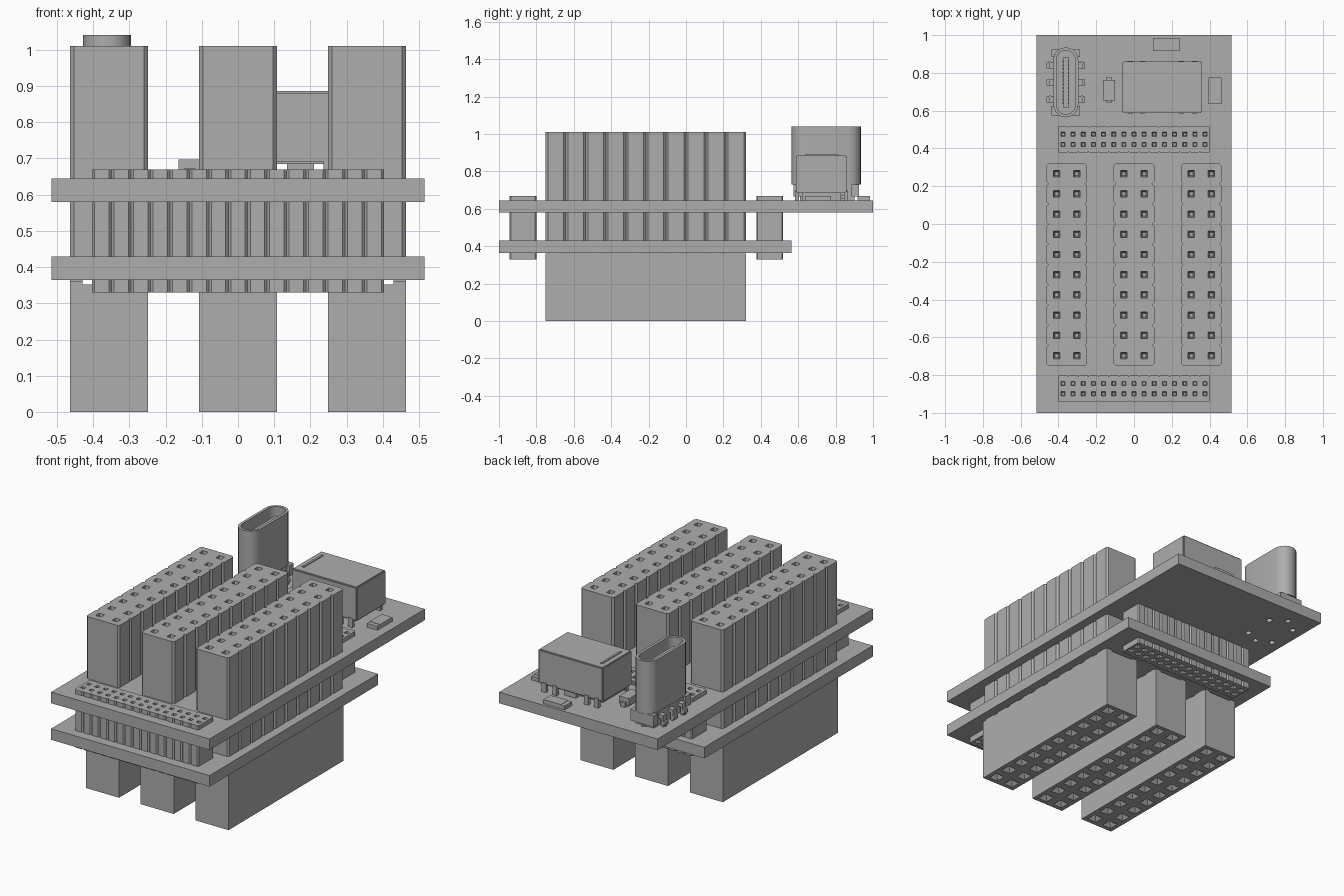
import bpy, bmesh, math
from mathutils import Vector

if "Cube" in bpy.data.objects:
    bpy.data.objects.remove(bpy.data.objects["Cube"], do_unlink=True)

grey = bpy.data.materials.new("neutral grey")
grey.use_nodes = True
grey.diffuse_color = (0.42, 0.42, 0.42, 1)
grey.node_tree.nodes["Principled BSDF"].inputs["Base Color"].default_value = (0.42, 0.42, 0.42, 1)


def finish(name, bm, smooth=False):
    bmesh.ops.recalc_face_normals(bm, faces=bm.faces)
    mesh = bpy.data.meshes.new(name)
    bm.to_mesh(mesh)
    bm.free()
    mesh.materials.append(grey)
    ob = bpy.data.objects.new(name, mesh)
    bpy.context.collection.objects.link(ob)
    if smooth:
        bpy.ops.object.select_all(action='DESELECT')
        ob.select_set(True)
        bpy.context.view_layer.objects.active = ob
        bpy.ops.object.shade_smooth_by_angle(angle=math.radians(30))
    return ob


def loft(bm, low, high, z0, z1):
    """Closed solid between two outlines with equal point counts."""
    a = [bm.verts.new((x, y, z0)) for x, y in low]
    b = [bm.verts.new((x, y, z1)) for x, y in high]
    bm.faces.new(a[::-1])
    bm.faces.new(b)
    for i in range(len(a)):
        j = (i + 1) % len(a)
        bm.faces.new((a[i], a[j], b[j], b[i]))


def rect(x, y, w, d):
    return [(x + sx * w / 2, y + sy * d / 2) for sx, sy in ((-1, -1), (1, -1), (1, 1), (-1, 1))]


def add_box(bm, x0, x1, y0, y1, z0, z1):
    r = rect((x0 + x1) / 2, (y0 + y1) / 2, x1 - x0, y1 - y0)
    loft(bm, r, r, z0, z1)


def boxes(name, *items, bevel=0):
    bm = bmesh.new()
    for item in items:
        add_box(bm, *item)
    if bevel:
        bmesh.ops.bevel(bm, geom=bm.edges[:], offset=bevel, segments=2, affect='EDGES')
    return finish(name, bm, bevel > 0)


def carve(ob, cutter_bm):
    """Subtract a cutter and bake the result."""
    cutter = finish("cutter", cutter_bm)
    cutter.hide_render = True
    mod = ob.modifiers.new("cut", 'BOOLEAN')
    mod.operation, mod.solver, mod.object = 'DIFFERENCE', 'EXACT', cutter
    graph = bpy.context.evaluated_depsgraph_get()
    mesh = bpy.data.meshes.new_from_object(ob.evaluated_get(graph))
    ob.modifiers.clear()
    ob.data = mesh
    bpy.data.objects.remove(cutter, do_unlink=True)


def notched(length, width, count, notch):
    """Strip outline along y with a V notch at every pitch on both sides."""
    p = length / count
    side = []
    for i in range(count):
        y = -length / 2 + i * p
        side += [(width / 2 - notch, y), (width / 2, y + notch), (width / 2, y + p - notch)]
    side.append((width / 2 - notch, length / 2))
    return side + [(-x, -y) for x, y in side]


def pits(bm, count, pitch, z, depth, mouth, tip):
    """Two rows of tapered square sockets; negative depth cuts upward."""
    over = math.copysign(0.01, depth)
    for i in range(count):
        for sx in (-0.5, 0.5):
            x, y = sx * pitch, (i - (count - 1) / 2) * pitch
            slope = (mouth - tip) * 0.01 / abs(depth)
            loft(bm, rect(x, y, tip, tip), rect(x, y, mouth + slope, mouth + slope), z - depth, z + over)


def place(ob, x, y, turn=0):
    ob.location = Vector((x, y, 0))
    ob.rotation_euler.z = turn


def stadium(x, y, w, d, steps=10):
    r, pts = w / 2, []
    for start, cy in ((0, y + d / 2 - r), (math.pi, y - d / 2 + r)):
        for i in range(steps + 1):
            a = start + math.pi * i / steps
            pts.append((x + r * math.cos(a), cy + r * math.sin(a)))
    return pts


# Circuit boards
upper = boxes("upper_board", (-0.515, 0.515, -1, 1, 0.58, 0.645))
boxes("lower_board", (-0.515, 0.515, -1, 0.565, 0.365, 0.43))
holes = bmesh.new()
for x in (-0.445, -0.275):
    for y in (0.66, 0.84):
        loft(holes, stadium(x, y, 0.03, 0.036, 6), stadium(x, y, 0.03, 0.036, 6), 0.5, 0.7)
for y in (0.62, 0.9):
    loft(holes, stadium(-0.36, y, 0.03, 0.031, 6), stadium(-0.36, y, 0.03, 0.031, 6), 0.5, 0.7)
carve(upper, holes)

# Tall double-row sockets above, plain ones below
PITCH = 0.107
for label, x in (("left", 0.356), ("middle", 0), ("right", -0.356)):
    bm = bmesh.new()
    outline = notched(1.07, 0.215, 10, 0.011)
    loft(bm, outline, outline, 0.43, 1.01)
    ob = finish(label + "_upper_socket", bm)
    cut = bmesh.new()
    pits(cut, 10, PITCH, 1.01, 0.06, 0.034, 0.018)
    carve(ob, cut)
    place(ob, x, -0.215)

    ob = boxes(label + "_lower_socket", (-0.1075, 0.1075, -0.535, 0.535, 0, 0.352))
    cut = bmesh.new()
    pits(cut, 10, PITCH, 0, -0.03, 0.058, 0.012)
    carve(ob, cut)
    place(ob, x, -0.215)
    ribs = []
    for side in (-0.09, 0.09):
        ribs.append((side - 0.0175, side + 0.0175, -0.535, 0.535, 0.352, 0.36))
        for i in range(10):
            y = (i - 4.5) * PITCH
            ribs.append((side - 0.0175, side + 0.0175, y - 0.035, y + 0.035, 0.36, 0.365))
    place(boxes(label + "_socket_ribs", *ribs), x, -0.215)

# Fine-pitch connectors joining the boards
for label, y in (("front", -0.872), ("back", 0.448)):
    bm = bmesh.new()
    outline = notched(0.805, 0.143, 15, 0.007)
    loft(bm, outline, outline, 0.33, 0.67)
    ob = finish(label + "_board_connector", bm)
    cut = bmesh.new()
    pits(cut, 15, 0.0537, 0.67, 0.035, 0.022, 0.012)
    pits(cut, 15, 0.0537, 0.33, -0.02, 0.03, 0.01)
    carve(ob, cut)
    place(ob, 0, y, math.pi / 2)

# Upright port: hollow shell, tongue, base and solder feet
PX, PY = -0.361, 0.75
bm = bmesh.new()
loft(bm, stadium(PX, PY, 0.132, 0.37), stadium(PX, PY, 0.132, 0.37), 0.73, 1.04)
shell = finish("port_shell", bm)
cut = bmesh.new()
loft(cut, stadium(PX, PY, 0.1, 0.338), stadium(PX, PY, 0.1, 0.338), 0.78, 1.1)
carve(shell, cut)
bpy.ops.object.select_all(action='DESELECT')
shell.select_set(True)
bpy.context.view_layer.objects.active = shell
bpy.ops.object.shade_smooth_by_angle(angle=math.radians(30))
boxes("port_tongue", (PX - 0.013, PX + 0.013, PY - 0.135, PY + 0.135, 0.77, 1.0))
contacts = []
for i in range(12):
    y = PY + (i - 5.5) * 0.02
    contacts.append((PX - 0.017, PX + 0.017, y - 0.005, y + 0.005, 0.8, 0.98))
boxes("port_contacts", *contacts)
boxes("port_base", (PX - 0.06, PX + 0.06, 0.61, 0.9, 0.645, 0.74),
      (PX - 0.075, PX + 0.075, 0.575, 0.625, 0.665, 0.73),
      (PX - 0.075, PX + 0.075, 0.885, 0.925, 0.665, 0.73))
feet = []
for s in (-1, 1):
    for y in (0.66, 0.75, 0.84):
        for a, b, z0, z1 in ((0.05, 0.09, 0.69, 0.71), (0.075, 0.09, 0.62, 0.71), (0.09, 0.102, 0.655, 0.675)):
            xs = sorted((PX + s * a, PX + s * b))
            feet.append((*xs, y - 0.016, y + 0.016, z0, z1))
boxes("port_feet", *feet)

# Large boxed component with raised mark and bent leads
boxes("module_body", (-0.062, 0.36, 0.588, 0.86, 0.685, 0.886), bevel=0.006)
boxes("module_mark", (-0.028, -0.016, 0.635, 0.815, 0.88, 0.891))
boxes("module_base", (0.135, 0.21, 0.62, 0.83, 0.645, 0.69), (-0.04, 0.1, 0.62, 0.83, 0.665, 0.69))
leads = []
for x in (-0.02, 0.045, 0.25, 0.32):
    for y in (0.594, 0.854):
        leads.append((x - 0.014, x + 0.014, y - 0.01, y + 0.01, 0.645, 0.7))
boxes("module_leads", *leads)


# Small surface-mount chips with end caps
def chip(name, x, y, length, width, height, turn, cap):
    h, w = length / 2, width / 2
    ob = boxes(name, (-h + cap, h - cap, -w, w, 0.645, 0.645 + height),
               (-h, -h + cap, -w, w, 0.645, 0.643 + height),
               (h - cap, h, -w, w, 0.645, 0.643 + height))
    place(ob, x, y, turn)


chip("back_chip", 0.17, 0.95, 0.14, 0.068, 0.025, 0, 0.025)
chip("left_chip", 0.428, 0.705, 0.14, 0.068, 0.025, math.pi / 2, 0.025)
boxes("diode", (-0.164, -0.1, 0.655, 0.763, 0.655, 0.697),
      (-0.147, -0.117, 0.643, 0.776, 0.645, 0.672))
